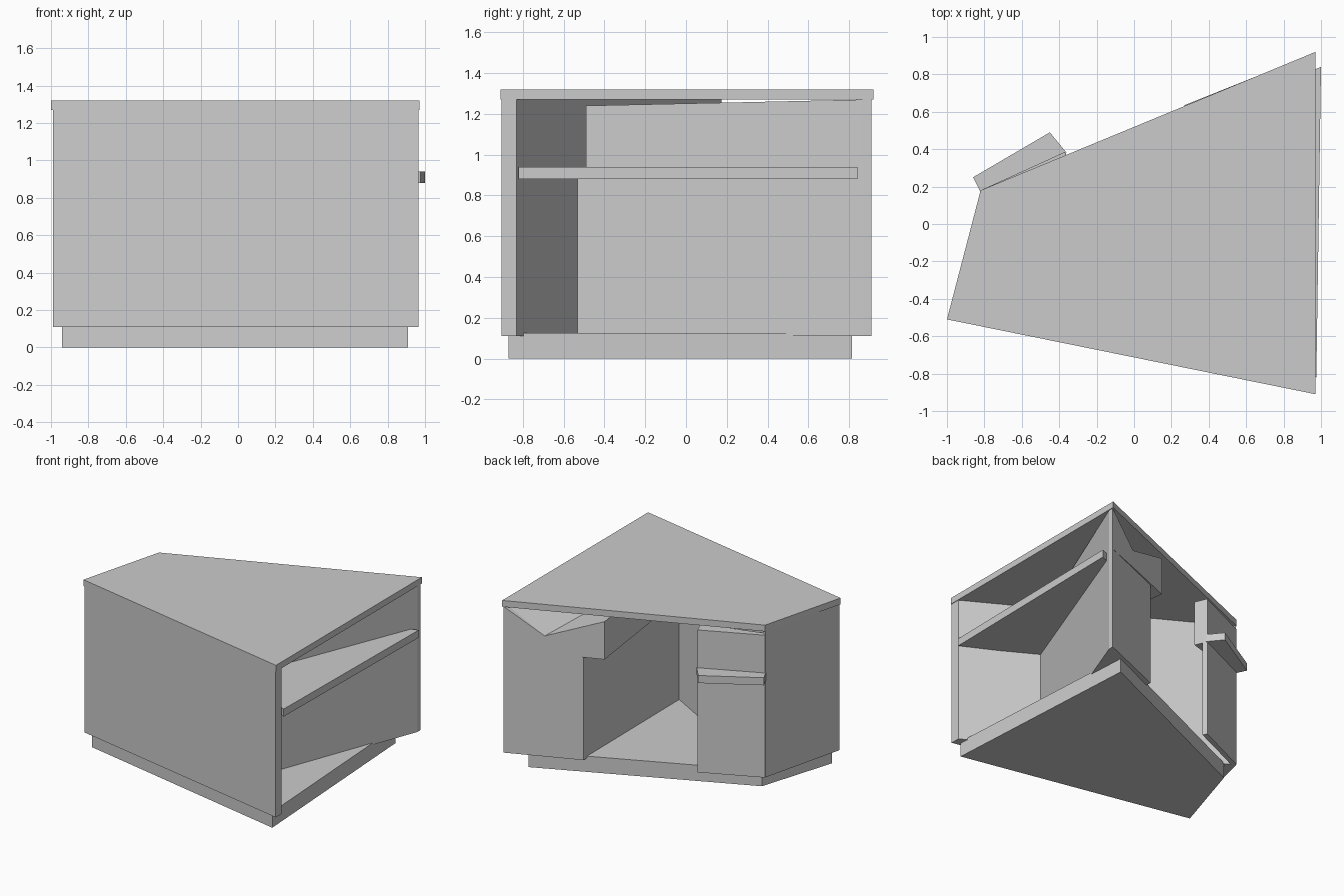
import bpy
import bmesh

if "Cube" in bpy.data.objects:
    bpy.data.objects.remove(bpy.data.objects["Cube"], do_unlink=True)

grey = bpy.data.materials.new("plain_grey")
grey.use_nodes = True
COLOR = (0.6, 0.6, 0.6, 1)
grey.diffuse_color = COLOR
grey.node_tree.nodes["Principled BSDF"].inputs["Base Color"].default_value = COLOR


def prism(name, outline, bottom, top):
    """Upright block on an outline; top is one height or one per corner."""
    n = len(outline)
    tops = top if isinstance(top, list) else [top] * n
    bm = bmesh.new()
    low = [bm.verts.new((x, y, bottom)) for x, y in outline]
    high = [bm.verts.new((x, y, z)) for (x, y), z in zip(outline, tops)]
    bm.faces.new(low)
    if isinstance(top, list):
        # Sloping tops fan out from the first corner
        for i in range(1, n - 1):
            bm.faces.new((high[0], high[i], high[i + 1]))
    else:
        bm.faces.new(high)
    for i in range(n):
        j = (i + 1) % n
        bm.faces.new((low[i], low[j], high[j], high[i]))
    bmesh.ops.recalc_face_normals(bm, faces=bm.faces)
    mesh = bpy.data.meshes.new(name)
    bm.to_mesh(mesh)
    bm.free()
    mesh.materials.append(grey)
    obj = bpy.data.objects.new(name, mesh)
    bpy.context.collection.objects.link(obj)
    return obj


FLOOR, WALL, SHELF, SHELF_TOP, CEILING = 0.11, 0.125, 0.88, 0.94, 1.27

# Recessed base and overhanging top
prism("plinth", [(-0.94, -0.49), (0.91, -0.87), (0.81, 0.815), (-0.75, 0.12)], 0, WALL)
prism("countertop", [(-1, -0.51), (0.97, -0.91), (0.97, 0.92), (-0.82, 0.18)], CEILING, 1.32)

# Tapering wall behind the long front and the closed end
prism("front_wall", [(-0.99, -0.51), (0.965, -0.905), (0.965, -0.83), (-0.82, 0.175)],
      FLOOR, CEILING)

# Wedge partition between the open side and the rear knee space
prism("lower_partition", [(0.965, 0.91), (0.42, 0.685), (0.43, -0.55), (0.965, 0.87)],
      FLOOR, SHELF_TOP)
prism("upper_partition",
      [(0.68, 0.8), (0.27, 0.635), (0.42, -0.49), (0.965, 0.87), (0.965, 0.91)],
      SHELF_TOP - 0.01, [1.07, 1.23, 1.24, CEILING, CEILING])

# Shelf in the open side
prism("side_shelf", [(0.975, -0.82), (1.0, 0.84), (0.9, 0.8), (0.42, -0.54)],
      SHELF, SHELF_TOP)

# Rear door, drawer and projecting ledge beside the closed end
prism("rear_door", [(-0.82, 0.18), (-0.37, 0.385), (-0.355, 0.35), (-0.8, 0.15)],
      FLOOR, SHELF)
prism("rear_drawer", [(-0.82, 0.18), (-0.37, 0.385), (-0.33, 0.29), (-0.8, 0.15)],
      SHELF, 1.24)
prism("rear_ledge", [(-0.82, 0.17), (-0.86, 0.25), (-0.45, 0.49), (-0.36, 0.38)],
      SHELF, SHELF_TOP)
